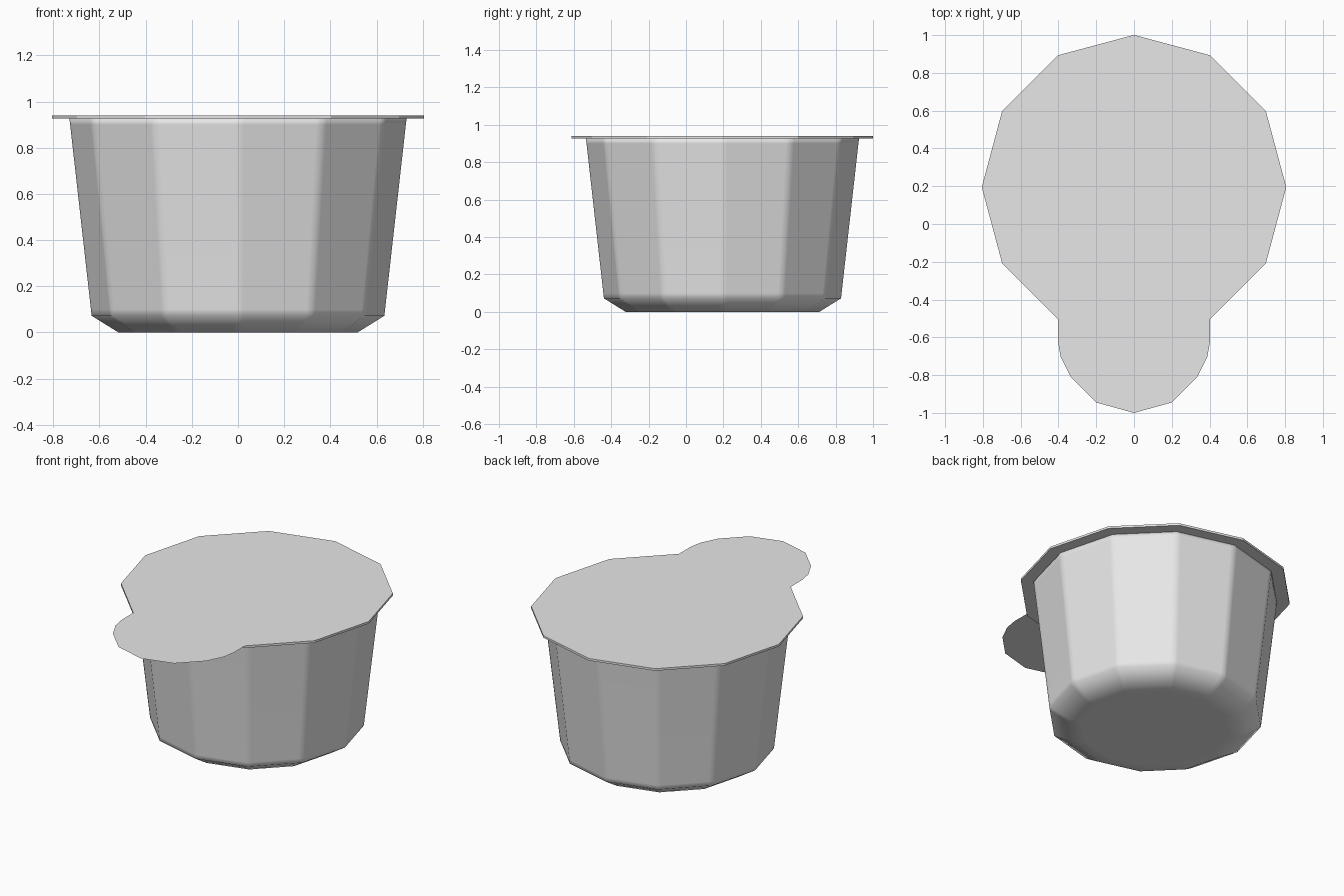
import bpy, bmesh
from math import pi, sin, cos
from mathutils import Vector

cube = bpy.data.objects.get("Cube")
if cube:
    bpy.data.objects.remove(cube, do_unlink=True)

SIDES = 12
CENTRE_Y = 0.195
RIM_BOTTOM, RIM_TOP = 0.926, 0.94
LID_RADIUS = 0.806

grey = bpy.data.materials.new("light_grey")
grey.use_nodes = True
colour = (0.8, 0.8, 0.8, 1)
grey.diffuse_color = colour
grey.node_tree.nodes["Principled BSDF"].inputs["Base Color"].default_value = colour


def corners(radius, z):
    """Corners of a regular polygon around the cup axis."""
    return [Vector((radius * sin(2 * pi * i / SIDES),
                    CENTRE_Y - radius * cos(2 * pi * i / SIDES), z))
            for i in range(SIDES)]


def supported_ring(radius, z, near=0.07):
    """Polygon with an extra point close to each side of every corner."""
    pts = corners(radius, z)
    ring = []
    for i, p in enumerate(pts):
        ring += [p.lerp(pts[i - 1], near), p, p.lerp(pts[(i + 1) % SIDES], near)]
    return ring


def loft(name, rings):
    """Closed solid through a stack of rings."""
    bm = bmesh.new()
    loops = [[bm.verts.new(p) for p in ring] for ring in rings]
    n = len(loops[0])
    for a, b in zip(loops, loops[1:]):
        for i in range(n):
            j = (i + 1) % n
            bm.faces.new((a[i], a[j], b[j], b[i]))
    bm.faces.new(loops[0][::-1])
    bm.faces.new(loops[-1])
    bmesh.ops.recalc_face_normals(bm, faces=bm.faces)
    return finish(name, bm)


def finish(name, bm):
    mesh = bpy.data.meshes.new(name)
    bm.to_mesh(mesh)
    bm.free()
    mesh.materials.append(grey)
    obj = bpy.data.objects.new(name, mesh)
    bpy.context.collection.objects.link(obj)
    return obj


# Faceted tapering cup with softened corners and a chamfered base
profile = [(0.44, 0), (0.518, 0), (0.634, 0.072), (0.637, 0.1),
           (0.727, 0.9), (0.73, RIM_BOTTOM)]
cup = loft("cup_body", [supported_ring(r, z) for r, z in profile])
cup.data.shade_smooth()

# Thin flat lid overhanging the cup
loft("lid", [corners(LID_RADIUS, RIM_BOTTOM), corners(LID_RADIUS, RIM_TOP)])

# Paper-thin rounded pull tab at the front of the lid
half = [(0.403, -0.62), (0.388, -0.705), (0.335, -0.81), (0.2, -0.945)]
lid_edge = corners(LID_RADIUS, RIM_TOP)
outline = [lid_edge[-1], lid_edge[0], lid_edge[1]]
outline += [Vector((x, y, RIM_TOP)) for x, y in half]
outline.append(Vector((0, -1, RIM_TOP)))
outline += [Vector((-x, y, RIM_TOP)) for x, y in reversed(half)]
bm = bmesh.new()
face = bm.faces.new([bm.verts.new(p) for p in outline])
face.normal_update()
if face.normal.z < 0:
    face.normal_flip()
finish("pull_tab", bm)
